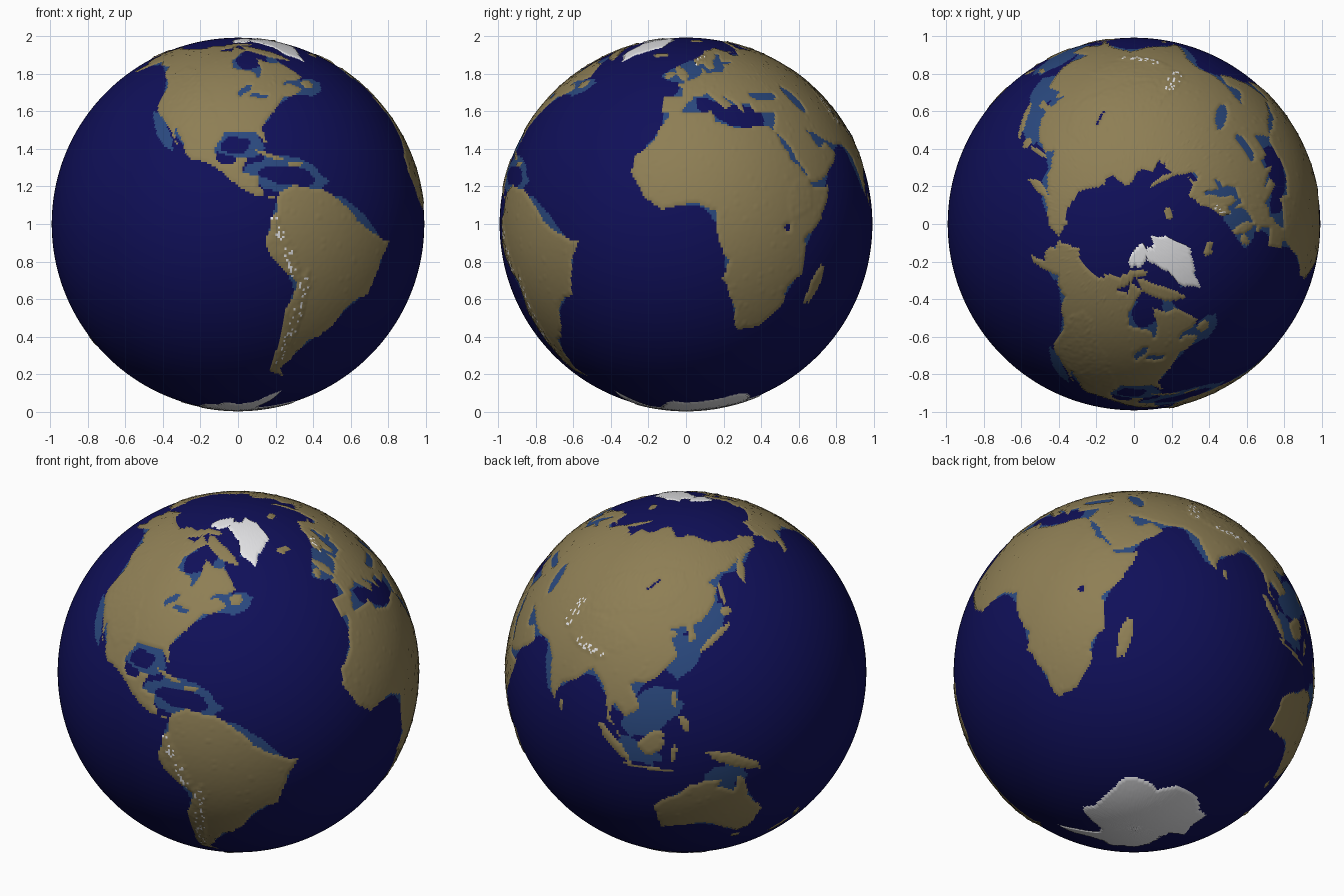
import bpy, math, random
random.seed(4)
R_SEA, R_LAND = 0.993, 0.9972
NC, NR = 500, 250
D = 360 / NC

def material(name, rgb):
    m = bpy.data.materials.new(name)
    m.diffuse_color = (*rgb, 1)
    return m

DEEP = material("deep_blue", (0.005, 0.005, 0.10))
SHALLOW = material("shallow_blue", (0.023, 0.066, 0.21))
TAN = material("land_tan", (0.27, 0.21, 0.09))
WHITE = material("ice_white", (0.8, 0.8, 0.82))

owner = [["ocean"] * NC for _ in range(NR)]   # which part each globe cell belongs to
relief = [[0.0] * NC for _ in range(NR)]      # mountain height of each cell
SEA, ICE = {"ocean", "shallow_seas"}, {"greenland", "antarctica", "arctic_ice"}

def roughen(pts):
    """Break each coast segment at a randomly shifted midpoint."""
    out = []
    for a, b in zip(pts, pts[1:] + pts[:1]):
        k = 0 if a[1] < -78 else random.uniform(-0.12, 0.12)
        out += [a, ((a[0] + b[0]) / 2 - k * (b[1] - a[1]), (a[1] + b[1]) / 2 + k * (b[0] - a[0]) * 0.7)]
    return out

def fill(value, pts, grid=owner):
    """Fill a lon/lat outline on the globe grid, row by row."""
    lats = [p[1] for p in pts]
    for r in range(max(0, int((min(lats) + 90) / D)), min(NR, int((max(lats) + 90) / D) + 1)):
        lat = -90 + (r + 0.5) * D
        xs = sorted(a[0] + (lat - a[1]) * (b[0] - a[0]) / (b[1] - a[1])
                    for a, b in zip(pts, pts[1:] + pts[:1]) if (a[1] > lat) != (b[1] > lat))
        for a, b in zip(xs[::2], xs[1::2]):
            for c in range(math.ceil((a + 180) / D - 0.5), math.ceil((b + 180) / D - 0.5)):
                grid[r][c % NC] = value

def coast(name, flat):
    fill(name, roughen(roughen(list(zip(flat[::2], flat[1::2])))))

def blobs(value, ellipses, grid=owner):
    """Ellipses: lon, lat, half length, half width, tilt (degrees)."""
    for lon, lat, a, b, tilt in ellipses:
        s, k, pts = math.radians(tilt), math.cos(math.radians(lat)), []
        for i in range(18):
            t = i * math.tau / 18
            w = random.uniform(0.85, 1.15)
            u, v = a * w * math.cos(t), b * w * math.sin(t)
            pts.append((lon + (u * math.cos(s) - v * math.sin(s)) / k, lat + u * math.sin(s) + v * math.cos(s)))
        fill(value, pts, grid)

# Broad shallow seas, then deep basins inside them
blobs("shallow_seas", [(-90, 26, 8, 5.5, 0), (-74, 15, 13, 6, -8), (-57, 47, 6, 3.5, 20), (-50, 3, 10, 1.5, -36),
    (-118, 30, 9, 1.7, -55), (1, 55, 8, 5, 30), (125, 31, 8, 5, 60), (134, 40, 8, 4, 50), (114, 12, 11, 6, 40),
    (109, -2, 8, 4, -20), (138, -11, 7, 4, 0), (72, 17, 7, 1.3, -65)])
blobs("ocean", [(-91, 25, 5, 2.8, 0), (-74, 15, 9, 3, -6)])

# Continents
coast("africa", [-6, 35.8, 10, 37.3, 11, 33.5, 20, 31, 32.5, 31, 37.2, 20, 43.2, 12, 51.2, 11.9, 47.5, 4, 39.5, -4.5,
    40.6, -15, 35, -20, 35.5, -24, 28, -32.8, 20, -34.8, 18, -32, 14.4, -22.5, 11.8, -17, 13.7, -11, 9, -1, 9.6, 4,
    4.3, 6.3, -7.5, 4.4, -13, 8.5, -17.4, 14.7, -17, 21.5, -10, 29.5])
coast("europe", [-9, 37, -9, 43.2, -1.5, 43.4, -1.2, 46, -4.6, 48.3, 1.5, 50.5, 8.5, 53.8, 9, 57, 11, 54.2, 20, 54.5,
    23, 59.3, 30, 60, 22, 60.3, 25, 65, 22, 65.7, 17.2, 61, 16, 56.5, 13, 55.5, 10.7, 59, 6, 58, 5, 62, 15, 68.3,
    26, 71, 41, 67.3, 33, 66.5, 40, 64.7, 45, 68, 63, 69, 63, 45, 45, 39, 23, 40.5, 23, 36.5, 19.4, 41, 13, 45.5,
    18.4, 40, 16, 38, 9, 44.3, 3.2, 43, 0, 39.5, -2, 36.8, -5.6, 36])
coast("asia", [58, 69, 68, 68.5, 70, 73, 80, 72.5, 104, 77.6, 113, 73.8, 140, 72.6, 180, 69, 190, 66, 178, 62.5, 163, 59.5,
    157, 51, 156, 57, 162, 61.5, 155, 59.3, 137, 54.5, 141, 52, 135.5, 44, 128, 39.8, 129, 35.2, 126.4, 34.5, 125, 39.6,
    118, 39, 122, 37, 119.3, 35, 122, 30, 114, 22.3, 106, 20, 109.3, 12, 105, 9, 101, 13.4, 99.4, 9.3, 104, 1.4, 98.4, 8,
    97, 16.5, 91, 22.4, 80.2, 15, 77.6, 8.1, 72.7, 20.5, 67, 25, 57, 26.8, 48.5, 30, 51.5, 24.5, 56, 26, 59.8, 22.4,
    52, 15.6, 43.3, 12.7, 35, 28, 32.5, 30, 36, 36.5, 27.5, 36.8, 26.5, 40.5, 45, 42, 58, 48])
coast("north_america", [-168, 65.7, -156.7, 71.3, -128, 70, -95, 68, -94, 72, -82, 69, -94, 61, -92.5, 57, -82.3, 55,
    -80, 51.3, -77, 57, -77.5, 62.4, -70, 60, -64.5, 60.2, -56, 52, -66.5, 50, -70, 47.2, -65, 49, -60, 46, -66, 43.6,
    -70.5, 43, -76, 37, -81.4, 31, -80.1, 25.5, -82.8, 29, -94.5, 29.5, -97.8, 24, -96, 19, -91.5, 18.6, -90, 21, -87, 21,
    -88.5, 16, -83.3, 15, -82, 9, -77.3, 8.6, -83, 8.3, -95, 16, -105.5, 20.3, -113, 31, -109.5, 23.2, -117.2, 32.8,
    -124, 40, -124.6, 48.3, -133.5, 57.5, -146, 60.7, -164, 54.7, -158, 58.7, -165.5, 62, -161, 64])
coast("south_america", [-77.3, 9, -72, 12, -62, 10.5, -50, 1, -44, -2.5, -35.3, -5.2, -39, -13, -41, -22, -48.5, -26,
    -53.5, -34, -57, -37, -62, -39, -65.5, -45, -69, -51, -65.5, -55, -74, -52, -73.5, -37, -70.3, -18.5, -76, -14,
    -81.3, -5, -80, 1, -77.5, 4])
coast("australia", [113.5, -24, 115.2, -34.3, 124, -33.5, 131, -31.5, 138, -34.5, 146, -39, 150, -37.4, 153.2, -28, 146, -19,
    142.5, -10.8, 140.8, -17.5, 135.5, -15, 136.5, -12, 131, -12, 126, -14, 122, -18])

# Islands
blobs("southern_islands", [(46.8, -19, 6.8, 2, 73), (146.6, -42, 1.5, 1.4, 0), (170.3, -44, 4.2, 1.2, 46), (176, -38.5, 3, 1.3, -60)])
blobs("eastern_islands", [(136.5, 35.6, 7, 1.1, 38), (142.8, 44, 1.8, 1.5, 0), (143, 50, 4.2, 0.7, 92), (121, 16.5, 2.6, 1, 95),
    (124.5, 8.5, 3, 1.3, -60), (80.8, 7.5, 1.6, 1, 100), (114, 1, 5, 3.4, 45), (101.5, -0.3, 8, 1.7, -47),
    (113, -7.8, 8, 0.6, -5), (121, -2, 3.3, 0.9, 80), (141, -5.5, 10, 2.3, -22)])
blobs("western_islands", [(-79.5, 21.7, 5, 0.7, -20), (-71, 18.8, 2.4, 0.8, 0), (-56, 48.7, 2.2, 1.8, 0)])
blobs("northern_islands", [(-2.2, 54, 4.2, 1.5, 112), (-8, 53.2, 2, 1.4, 60), (-18.7, 65, 2.4, 1.4, 0), (-71, 67.5, 8, 2.2, -42),
    (-108, 71, 4, 2, 0), (-97, 73, 2, 1.4, 0), (-86, 74.5, 3, 1, 0), (17, 78.7, 2, 1.2, 0), (58, 73.5, 4.6, 0.8, 62)])

# Ice caps
blobs("arctic_ice", [(-80, 80, 4, 2.4, 55)])
coast("greenland", [-71, 78, -60, 82, -32, 83.5, -20, 80, -23, 70.5, -40, 65, -44, 60, -53, 66, -54, 71.5])
coast("antarctica", [-180, -79, -155, -77, -130, -74.5, -75, -73, -58, -63.3, -62, -78, -40, -78.5, -12, -71.5, 33, -69,
    55, -66, 72, -70, 90, -66.3, 140, -66.5, 170, -71.5, 164, -78, 180, -79, 180, -91, -180, -91])

# Inland seas and big lakes
blobs("ocean", [(34.5, 43.3, 4.8, 1.6, 0), (51, 42, 5.2, 1.7, 108), (-87, 46, 3.2, 1, 50), (-81, 43.5, 3, 0.8, -10)])

# Rule for marginal seas: water mostly surrounded by land is shallow
K = 7
sums = []
for row in owner:
    acc = [0]
    for c in range(3 * NC):
        acc.append(acc[-1] + (row[c % NC] not in SEA))
    sums.append(acc)
marginal = []
for r in range(int(40 / D), int(156 / D)):
    w = int(K / math.cos(math.radians(-90 + r * D)))
    for c in range(NC):
        if owner[r][c] == "ocean":
            land = sum(sums[i][c + NC + w + 1] - sums[i][c + NC - w] for i in range(r - K, r + K + 1))
            if land > 0.5 * (2 * K + 1) * (2 * w + 1):
                marginal.append((r, c))
for r, c in marginal:
    owner[r][c] = "shallow_seas"
blobs("ocean", [(33, -1, 1.2, 1, 0), (108, 53.5, 2.8, 0.4, 50)])

# Mountain ranges: broad highlands, then snowy crests
blobs(0.0015, [(-112, 42, 16, 7, -60), (88, 34, 13, 5, -5), (100, 50, 18, 7, 20), (38, 8, 6, 4, 60)], relief)
blobs(0.003, [(-74, -10, 14, 1.6, -68), (-69.5, -33, 17, 1.4, 84), (86, 28.8, 9, 1.3, -15), (75, 38, 6, 2, 80),
    (9, 61.5, 4, 1, 60)], relief)

# Shared vertices: sea level on coasts, raised and roughened inland
cache = {}
def point(r, c):
    c = 0 if r in (0, NR) else c % NC
    if (r, c) not in cache:
        cells = [(i, j % NC) for i in (r - 1, r) if 0 <= i < NR for j in (c - 1, c)]
        rad = R_SEA
        if all(owner[i][j] not in SEA for i, j in cells):
            high = max(relief[i][j] for i, j in cells)
            rad = R_LAND + high + random.uniform(-1, 1) * (0.0003 + 0.5 * high)
            if any(owner[i][j] in ICE for i, j in cells):
                rad += 0.001
            elif random.random() < 0.012:
                rad += 0.003
        la, lo = math.radians(-90 + r * D), math.radians(-180 + c * D)
        cache[r, c] = (rad * math.cos(la) * math.cos(lo), rad * math.cos(la) * math.sin(lo), 1 + rad * math.sin(la))
    return cache[r, c]

# One object per part
cells_of = {}
for r in range(NR):
    for c in range(NC):
        cells_of.setdefault(owner[r][c], []).append((r, c))
for name, cells in cells_of.items():
    index, faces, snow = {}, [], []
    for r, c in cells:
        corners = [point(r, c), point(r, c + 1), point(r + 1, c + 1), point(r + 1, c)]
        faces.append([index.setdefault(p, len(index)) for p in dict.fromkeys(corners)])
        snow.append(relief[r][c] > 0.002 and random.random() < 0.22)
    mesh = bpy.data.meshes.new(name)
    mesh.from_pydata(list(index), [], faces)
    mesh.materials.append(DEEP if name == "ocean" else SHALLOW if name in SEA else WHITE if name in ICE else TAN)
    if name not in SEA | ICE:
        mesh.materials.append(WHITE)
        mesh.polygons.foreach_set("material_index", [int(s) for s in snow])
    mesh.polygons.foreach_set("use_smooth", [True] * len(faces))
    mesh.update()
    bpy.context.collection.objects.link(bpy.data.objects.new(name, mesh))
